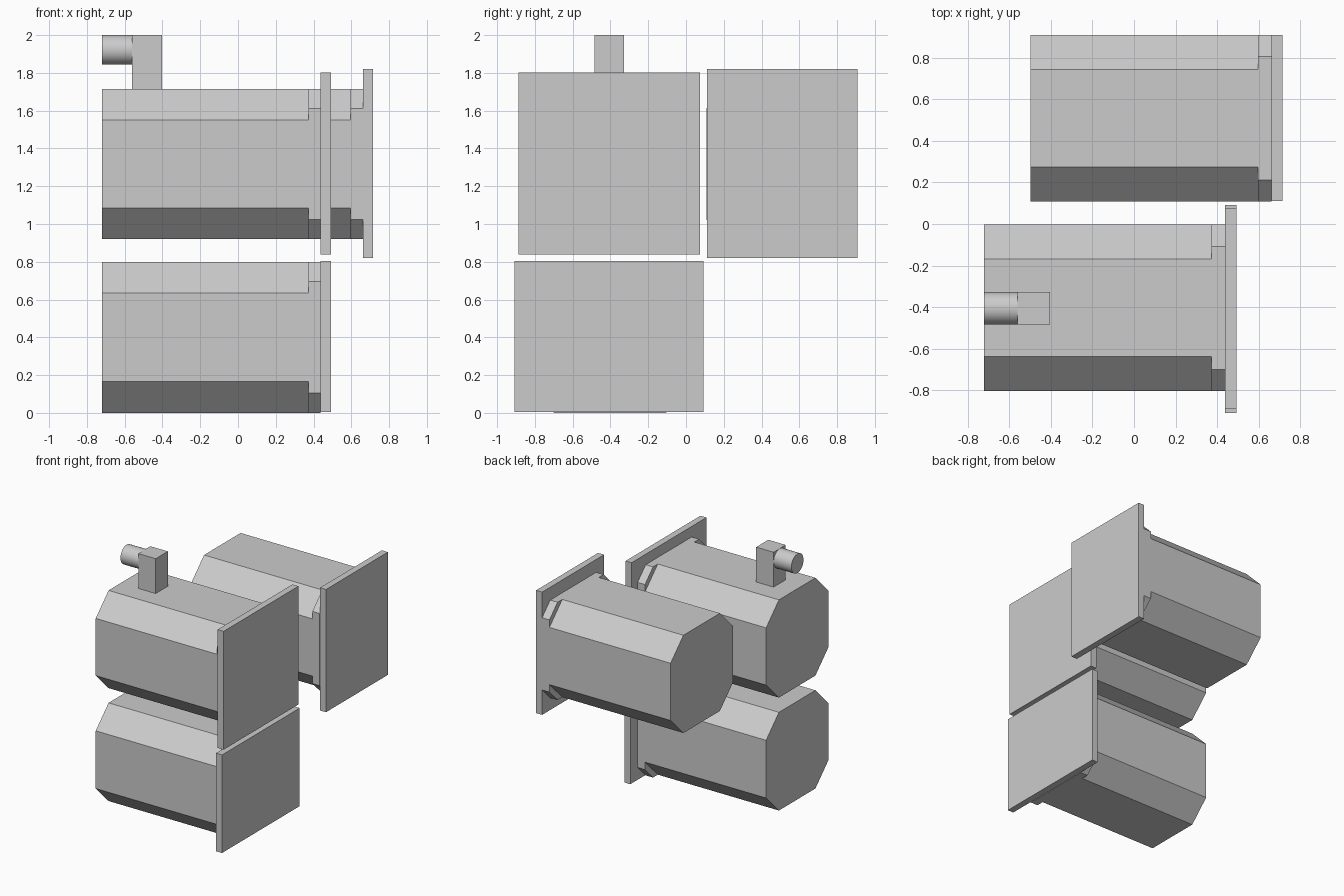
import bpy
import math

cube = bpy.data.objects.get("Cube")
if cube:
    bpy.data.objects.remove(cube, do_unlink=True)

grey = bpy.data.materials.new("light grey")
grey.use_nodes = True
colour = (0.6, 0.6, 0.6, 1)
grey.diffuse_color = colour
grey.node_tree.nodes["Principled BSDF"].inputs["Base Color"].default_value = colour


def prism(name, x, y, z, cut=0):
    """Extrude a rectangle in y and z, with optional cut corners, along x."""
    (y0, y1), (z0, z1) = y, z
    if cut:
        profile = [(y0 + cut, z0), (y1 - cut, z0), (y1, z0 + cut), (y1, z1 - cut),
                   (y1 - cut, z1), (y0 + cut, z1), (y0, z1 - cut), (y0, z0 + cut)]
    else:
        profile = [(y0, z0), (y1, z0), (y1, z1), (y0, z1)]
    n = len(profile)
    verts = [(px, py, pz) for px in x for py, pz in profile]
    faces = [tuple(reversed(range(n))), tuple(range(n, 2 * n))]
    faces += [(i, (i + 1) % n, (i + 1) % n + n, i + n) for i in range(n)]
    mesh = bpy.data.meshes.new(name)
    mesh.from_pydata(verts, [], faces)
    mesh.materials.append(grey)
    obj = bpy.data.objects.new(name, mesh)
    bpy.context.collection.objects.link(obj)
    return obj


def unit(name, x, y, z, plate_y, plate_z):
    """Eight-sided housing, fuller collar and square end plate."""
    shoulder, neck, end = x + 1.092, x + 1.158, x + 1.212
    prism(name + "_housing", (x, shoulder), y, z, 0.165)
    prism(name + "_collar", (shoulder, neck), y, z, 0.104)
    prism(name + "_end_plate", (neck, end), plate_y, plate_z)


# Three housings
unit("lower", -0.72, (-0.803, -0.003), (0, 0.8), (-0.908, 0.092), (0.004, 0.803))
unit("upper_front", -0.72, (-0.803, -0.003), (0.92, 1.716), (-0.888, 0.075), (0.838, 1.802))
unit("upper_back", -0.497, (0.108, 0.908), (0.92, 1.716), (0.111, 0.908), (0.821, 1.821))

# Outlet post and round spout on the upper front housing
prism("outlet_post", (-0.56, -0.403), (-0.484, -0.328), (1.716, 2))
bpy.ops.mesh.primitive_cylinder_add(vertices=48, radius=0.078, depth=0.16,
                                    location=(-0.64, -0.406, 1.922),
                                    rotation=(0, math.pi / 2, 0))
spout = bpy.context.object
spout.name = "outlet_spout"
spout.data.materials.append(grey)
bpy.ops.object.shade_smooth_by_angle()
